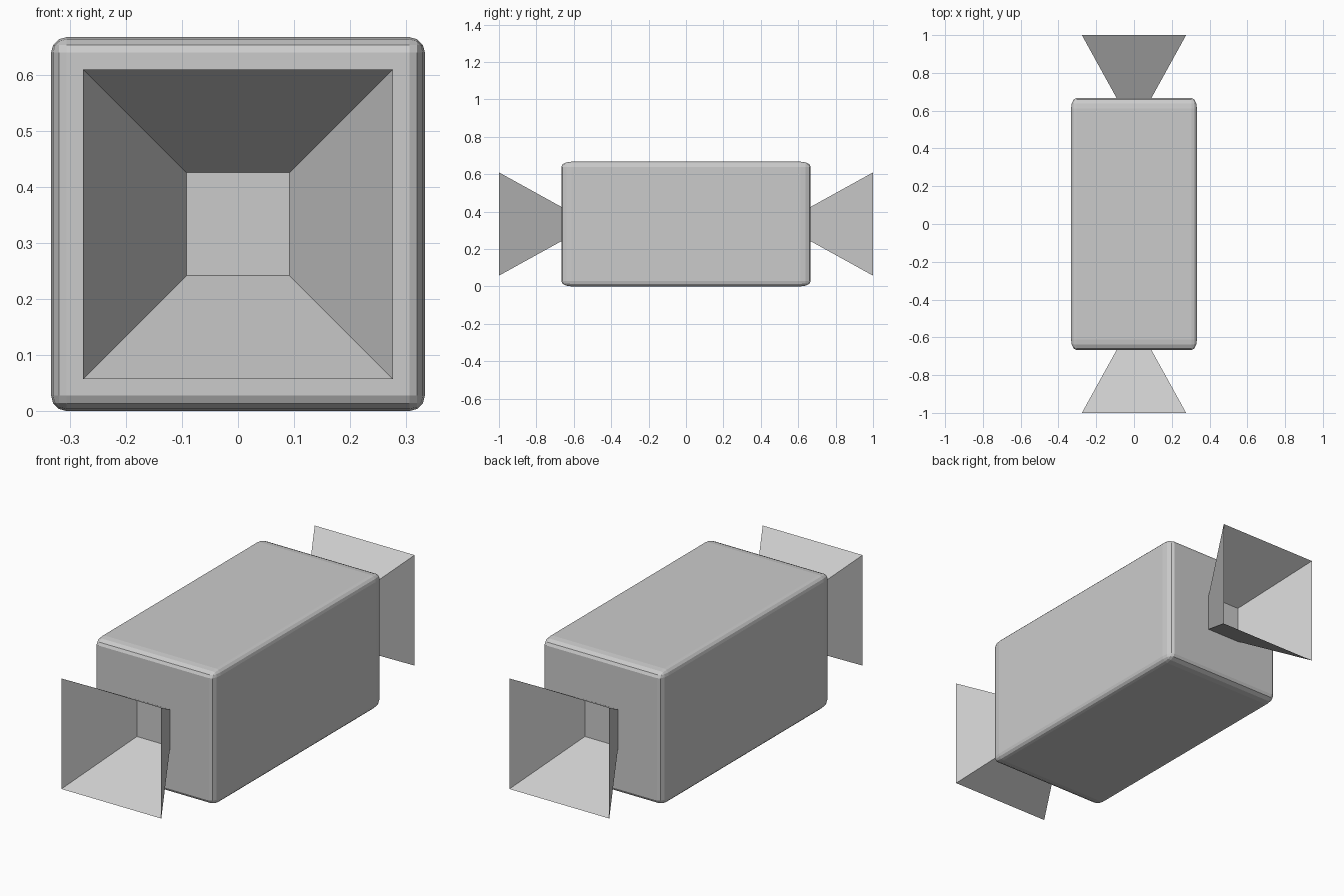
import bpy, bmesh
from mathutils import Matrix

if "Cube" in bpy.data.objects:
    bpy.data.objects.remove(bpy.data.objects["Cube"])

T = 1 / 3          # half width of the body
BEVEL = 0.083      # edge rounding, in units of half width


def add_object(name, bm):
    mesh = bpy.data.meshes.new(name)
    bm.to_mesh(mesh)
    bm.free()
    obj = bpy.data.objects.new(name, mesh)
    bpy.context.collection.objects.link(obj)
    return obj


# Body: rounded cube stretched lengthwise, so the rounding stretches too
bm = bmesh.new()
bmesh.ops.create_cube(bm, size=2)
bmesh.ops.bevel(bm, geom=bm.edges[:], offset=BEVEL, offset_type='OFFSET',
                segments=3, profile=0.5, affect='EDGES')
bmesh.ops.transform(bm, verts=bm.verts,
                    matrix=Matrix.Translation((0, 0, T)) @ Matrix.Diagonal((T, 2 * T, T, 1)))
add_object("wrapped_body", bm)


# Wrapper ends: open, paper-thin square funnels flaring outward
def wrapper_end(name, side):
    bm = bmesh.new()
    rings = []
    for half, y in ((0.092, 2 * T), (0.276, 1.0)):
        rings.append([bm.verts.new((sx * half, side * y, T + sz * half))
                      for sx, sz in ((-1, -1), (1, -1), (1, 1), (-1, 1))])
    inner, outer = rings
    for i in range(4):
        j = (i + 1) % 4
        face = bm.faces.new((inner[i], inner[j], outer[j], outer[i]))
        face.normal_update()
        centre = face.calc_center_median()
        if face.normal.x * centre.x + face.normal.z * (centre.z - T) < 0:
            face.normal_flip()
    add_object(name, bm)


wrapper_end("front_wrapper_end", -1)
wrapper_end("back_wrapper_end", 1)
